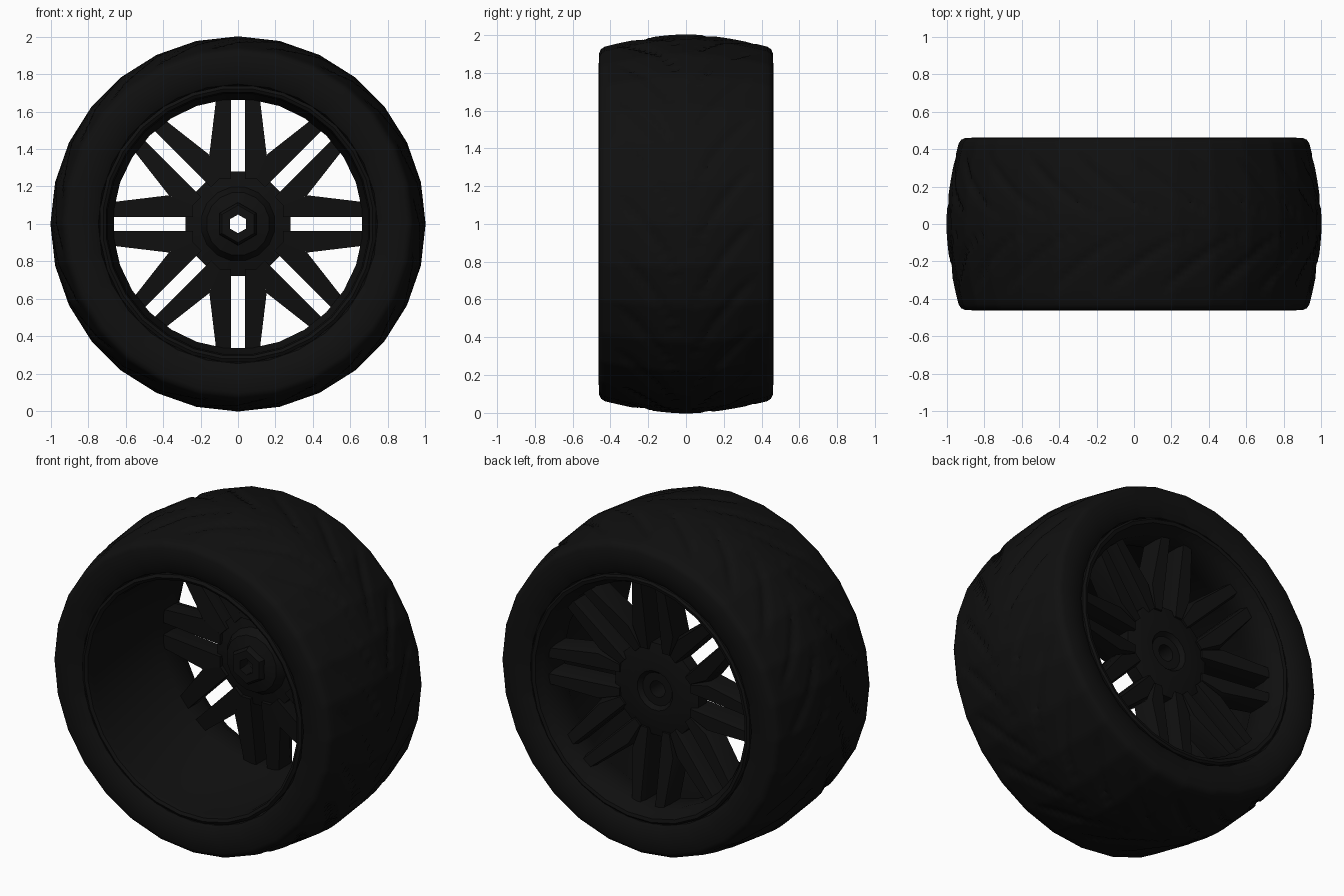
import bpy, bmesh, math
from mathutils import Matrix, Vector

if "Cube" in bpy.data.objects:
    bpy.data.objects.remove(bpy.data.objects["Cube"])

black = bpy.data.materials.new("rubber black")
black.diffuse_color = (0.005, 0.005, 0.005, 1)
black.use_nodes = True
black.node_tree.nodes["Principled BSDF"].inputs["Base Color"].default_value = black.diffuse_color
SIDES = 28


def finish(bm, name, angle=35, normals=True):
    if normals:
        bmesh.ops.recalc_face_normals(bm, faces=bm.faces)
    me = bpy.data.meshes.new(name)
    bm.to_mesh(me)
    bm.free()
    me.materials.append(black)
    ob = bpy.data.objects.new(name, me)
    bpy.context.collection.objects.link(ob)
    bpy.ops.object.select_all(action='DESELECT')
    ob.select_set(True)
    bpy.context.view_layer.objects.active = ob
    bpy.ops.object.shade_smooth_by_angle(angle=math.radians(angle))
    return ob


def lathe(name, profile, steps, closed=True, radius=None, phase=0.0, angle=35):
    """Spin (radius, y) points round the axle; radius() may adjust each point."""
    bm = bmesh.new()
    rings = []
    for i in range(steps):
        a = 2 * math.pi * (i + phase) / steps
        ring = []
        for r, y in profile:
            q = radius(r, y, a) if radius else r
            ring.append(bm.verts.new((q * math.sin(a), y, 1 + q * math.cos(a))))
        rings.append(ring)
    n = len(profile)
    for i in range(steps):
        a, b = rings[i], rings[(i + 1) % steps]
        for j in range(n if closed else n - 1):
            k = (j + 1) % n
            bm.faces.new((a[j], a[k], b[k], b[j]))
    return finish(bm, name, angle)


# Tyre: faceted round with swept V grooves pressed into the tread
def tread(r, y, a):
    step = 2 * math.pi / SIDES
    local = (a % step) - step / 2
    q = r * math.cos(step / 2) / math.cos(local) * 1.003
    t = (abs(y) - 0.05) / 0.33
    if 0 < t < 1 and r > 0.92:
        turn = a + 0.5 * t ** 0.7 + (0.15 if y < 0 else 0)
        f = (turn * 20 / (2 * math.pi)) % 1
        width = 0.05 + 0.12 * math.sin(math.pi * t)
        q -= 0.018 * max(0, 1 - abs(f - 0.5) / width) * min(1, 4 * (1 - t))
    return q


def crown(y):
    return 1.0 - 0.065 * (abs(y) / 0.43) ** 1.7


half = [(0.735, 0.40), (0.745, 0.435), (0.78, 0.455), (0.84, 0.462),
        (0.90, 0.46), (0.922, 0.45)]
N = 30
tread_line = [(crown(y), y) for y in (0.43 - 0.86 * i / N for i in range(N + 1))]
profile = half + tread_line + [(r, -y) for r, y in reversed(half)]
lathe("tyre", profile, SIDES * 10, closed=False, radius=tread, angle=40)

# Rim: deep barrel with a lip at each end and a ledge for the spokes
lathe("rim", [(0.742, -0.44), (0.725, -0.45), (0.708, -0.44), (0.70, -0.40),
              (0.69, 0.18), (0.668, 0.22), (0.668, 0.36), (0.69, 0.40),
              (0.71, 0.445), (0.73, 0.45), (0.742, 0.44), (0.738, 0.38),
              (0.715, 0.30), (0.715, -0.34), (0.738, -0.39)], SIDES, phase=0.5)

# Hub: plate between the spokes, with a boss and an axle hole
lathe("hub", [(0.05, 0.13), (0.10, 0.11), (0.17, 0.13), (0.20, 0.18),
              (0.285, 0.20), (0.285, 0.28), (0.20, 0.30), (0.12, 0.30),
              (0.10, 0.275), (0.05, 0.275)], 16, phase=0.5)

# Axle nut ring on the inner face of the hub
lathe("axle_nut", [(0.05, 0.08), (0.10, 0.08), (0.115, 0.10), (0.115, 0.16),
                   (0.05, 0.16)], 6)

# Spokes: eight pairs, tapered outwards, dished towards the hub
outline = [(0.037, 0.24), (0.037, 0.685), (0.115, 0.685), (0.153, 0.37), (0.10, 0.24)]
bm = bmesh.new()
for pair in range(8):
    turn = Matrix.Rotation(pair * math.pi / 4, 4, 'Y')
    for side in (-1, 1):
        front, back = [], []
        mid = 0.085
        for x, z in outline:
            out = (z - 0.24) / 0.445
            top = mid + (x - mid) * 0.75
            for ring, px, y in ((front, x, 0.17 + 0.06 * out), (back, top, 0.30 + 0.07 * out)):
                p = turn @ Vector((side * px, y, z))
                ring.append(bm.verts.new(p + Vector((0, 0, 1))))
            # shoulder keeps the lower sides upright
        sh = []
        for x, z in outline:
            out = (z - 0.24) / 0.445
            p = turn @ Vector((side * x, 0.27 + 0.06 * out, z))
            sh.append(bm.verts.new(p + Vector((0, 0, 1))))
        bm.faces.new(front)
        bm.faces.new(back)
        for lo, hi in ((front, sh), (sh, back)):
            for i in range(5):
                j = (i + 1) % 5
                bm.faces.new((lo[i], lo[j], hi[j], hi[i]))
finish(bm, "spokes")
